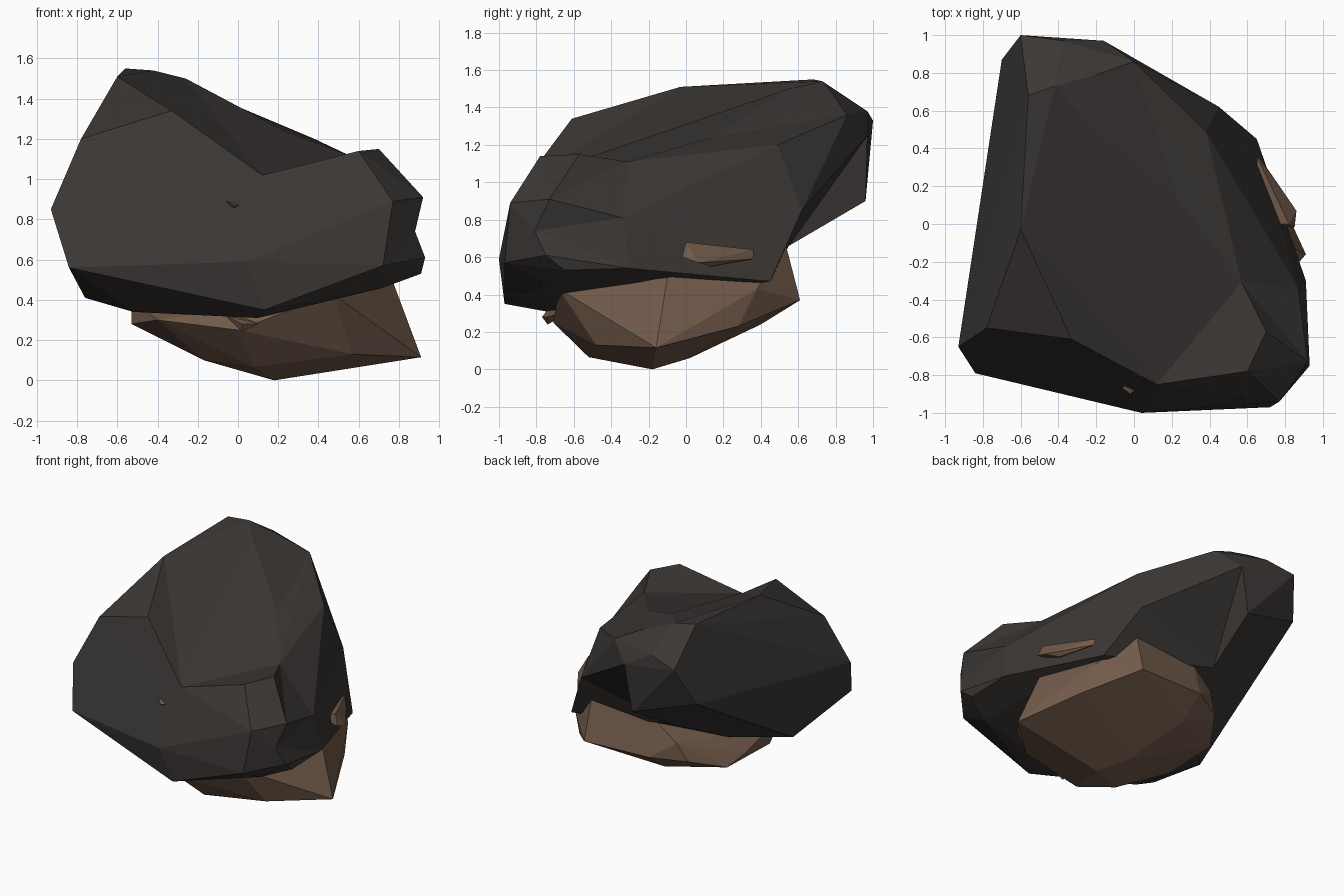
import bpy, bmesh
from mathutils import Vector


def material(name, colour):
    m = bpy.data.materials.new(name)
    m.diffuse_color = (*colour, 1)
    return m


def rock(name, points, mat, dents=()):
    """Faceted hull of the points; each dent is (hull position, final position)."""
    bm = bmesh.new()
    for p in list(points) + [d[0] for d in dents]:
        bm.verts.new(p)
    bmesh.ops.convex_hull(bm, input=bm.verts[:])
    loose = [v for v in bm.verts if not v.link_faces]
    bmesh.ops.delete(bm, geom=loose, context='VERTS')
    # Press the hollows in after the facets are laid out
    for start, end in dents:
        for v in bm.verts:
            if (v.co - Vector(start)).length < 1e-4:
                v.co = end
    bmesh.ops.dissolve_limit(bm, angle_limit=0.03, verts=bm.verts[:], edges=bm.edges[:])
    bmesh.ops.recalc_face_normals(bm, faces=bm.faces[:])
    mesh = bpy.data.meshes.new(name)
    bm.to_mesh(mesh)
    bm.free()
    mesh.materials.append(mat)
    obj = bpy.data.objects.new(name, mesh)
    bpy.context.collection.objects.link(obj)
    return obj


dark = material("dark_stone", (0.043, 0.038, 0.035))
brown = material("brown_stone", (0.17, 0.105, 0.07))

# Large dark boulder: crest, front and right edge, back, underside
crest = [(-.78, -.55, 1.2), (-.6, -.03, 1.51), (-.33, -.61, 1.34), (-.56, .68, 1.55),
         (-.42, .73, 1.54), (-.26, .55, 1.5), (.6, -.78, 1.14), (.7, -.57, 1.15),
         (.38, .49, 1.2)]
front = [(-.93, -.65, .85), (-.84, -.79, .56), (.04, -1, .59), (.13, -.97, .35),
         (.72, -.97, .57), (.77, -.94, .89), (.92, -.73, .91),
         (.93, -.75, .61), (.91, -.65, .53), (.91, -.3, .54)]
back = [(-.6, 1, 1.33), (-.7, .87, 1.05), (-.38, .97, 1.38), (-.16, .97, 1.25),
        (-.2, .79, 1.46), (0, .86, 1.36), (-.22, .96, .9), (.45, .62, .85), (.65, .45, .47)]
under = [(-.76, -.2, .41), (-.52, -.6, .34), (.1, -.75, .31), (.72, -.75, .46),
         (-.45, .1, .44), (.4, .4, .47)]
rock("upper_boulder", crest + front + back + under, dark, dents=[
    ((.12, -.9, 1.33), (.12, -.85, 1.02)),     # saddle on the front rim
    ((.23, .14, 1.36), (.23, .14, 1.24)),      # shallow top slope
    ((.66, -.31, 1.22), (.57, -.31, 1.11)),
    ((.95, -.84, .74), (.88, -.81, .74)),      # notch at the right corner
    ((.94, -.34, .81), (.87, -.34, .81)),
    ((0, .84, .56), (-.25, .55, .66)),         # undercut at the back
])

# Brown base stone
base = [(.18, -.18, 0), (.08, -.52, .065), (-.17, -.4, .1), (.91, -.16, .115),
        (.57, -.48, .13), (.57, -.45, .26), (.66, -.32, .32), (.77, -.1, .49),
        (.7, .28, .23), (.66, .38, .43), (.43, .61, .37), (.42, .53, .68),
        (-.1, .59, .38), (-.1, .52, .64), (-.27, .5, .5), (-.34, .46, .36), (-.5, .22, .27),
        (.05, .02, .06), (-.1, .4, .24), (-.53, .05, .32), (-.53, -.25, .28),
        (-.53, -.25, .4), (-.4, -.55, .3), (0, -.71, .25), (.47, -.68, .43)]
rock("base_stone", base, brown)

# Small brown chips showing through the boulder
rock("side_chip", [(.86, .07, .57), (.85, -.02, .6), (.82, 0, .68), (.8, .06, .655),
                   (.65, .36, .64), (.66, .36, .59), (.66, 0, .62), (.78, .13, .55)], brown)
for name, (x, y, z), w in (("front_chip", (-.02, -.87, .87), .04),
                           ("lower_front_chip", (.02, -.74, .28), .08)):
    h = w * .5
    rock(name, [(x - w, y, z + h), (x + w, y, z), (x, y, z - h), (x, y - .03, z),
                (x, y + .15, z + h)], brown)
